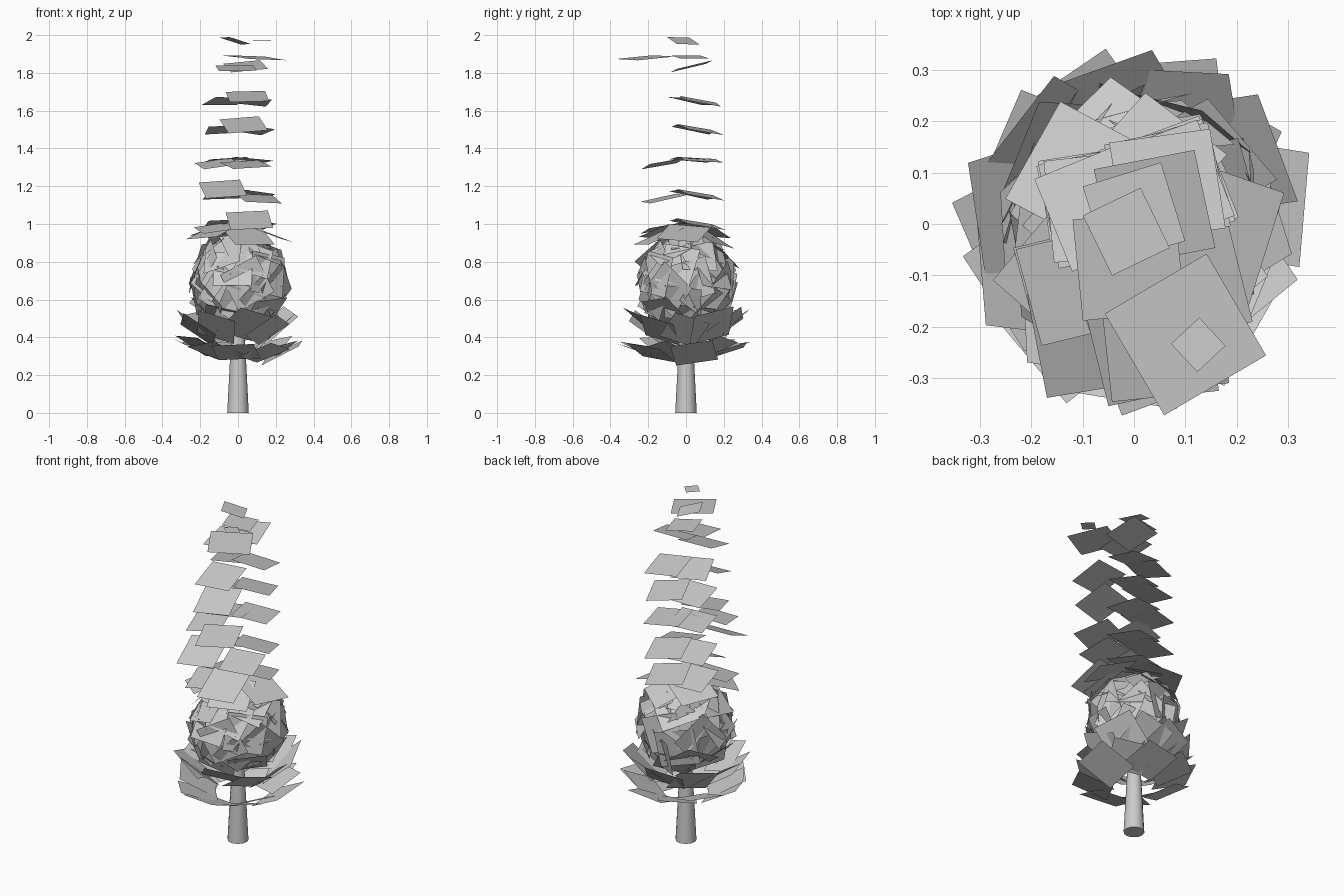
import bpy, bmesh, math, random
from mathutils import Vector, Quaternion

if "Cube" in bpy.data.objects:
    bpy.data.objects.remove(bpy.data.objects["Cube"])

random.seed(4)
rnd = random.uniform


def add_card(bm, centre, normal, size, roll):
    # one square leaf card facing along normal
    n = Vector(normal).normalized()
    q = Vector((0, 0, 1)).rotation_difference(n) @ Quaternion((0, 0, 1), roll)
    h = size / 2
    bm.faces.new([bm.verts.new(Vector(centre) + q @ Vector((sx * h, sy * h, 0)))
                  for sx, sy in ((-1, -1), (1, -1), (1, 1), (-1, 1))])


def finish(bm, name):
    me = bpy.data.meshes.new(name)
    bm.to_mesh(me)
    bm.free()
    ob = bpy.data.objects.new(name, me)
    bpy.context.collection.objects.link(ob)
    return ob


# trunk: tapered round column, upper end hidden in the foliage
bm = bmesh.new()
bmesh.ops.create_cone(bm, cap_ends=True, segments=12, radius1=0.057, radius2=0.025, depth=0.62)
bmesh.ops.translate(bm, verts=bm.verts, vec=(0, 0, 0.31))
trunk = finish(bm, "trunk")
for p in trunk.data.polygons:
    p.use_smooth = len(p.vertices) == 4

# ball of leaf cards lying on a sphere
bm = bmesh.new()
count = 44
for i in range(count):
    u = 0.93 - 1.78 * (i + 0.5) / count
    a = i * 2.39996
    s = math.sqrt(1 - u * u)
    d = Vector((s * math.cos(a), s * math.sin(a), u))
    n = d + Vector([rnd(-.18, .18) for k in range(3)])
    add_card(bm, (d.x * 0.225, d.y * 0.225, 0.69 + d.z * 0.24), n, rnd(0.17, 0.22), rnd(0, 1.57))
finish(bm, "leaf_ball")


def ring(bm, num, radius, z, tilt, start):
    # ring of cards: positive tilt rises outward, negative falls outward
    for i in range(num):
        a = start + i * math.tau / num + rnd(-.12, .12)
        t = math.radians(tilt + rnd(-6, 6))
        r = radius + rnd(-.02, .02)
        c, s = math.cos(a), math.sin(a)
        add_card(bm, (r * c, r * s, z + rnd(-.02, .02)),
                 (-math.sin(t) * c, -math.sin(t) * s, math.cos(t)),
                 rnd(0.19, 0.23), a + rnd(-.5, .5))


# skirt rings rising outward
bm = bmesh.new()
ring(bm, 11, 0.225, 0.335, 24, 0.2)
ring(bm, 10, 0.225, 0.45, 40, 0.5)
finish(bm, "leaf_skirt")

# upper tiers: a front card leaning forward, and two or three sloping off the axis
bm = bmesh.new()
ring(bm, 5, 0.15, 0.95, -24, 0.0)
# height, front card x, its height offset, its slope
tiers = ((1.0, 0.06, 0.02, 0.45), (1.155, -0.08, 0.03, 0.42), (1.34, 0.04, -0.025, 0.17),
         (1.5, 0.03, 0.025, 0.38), (1.65, 0.05, 0.025, 0.27))
for k, (z, fx, dz, slope) in enumerate(tiers):
    size = 0.225 - 0.004 * k
    add_card(bm, (fx, -0.235 + 0.015 * (k < 2), z + dz), (0, -slope, 1), size, rnd(0.1, 0.4))
    lean = 0.07 if k == 2 else 0.2
    for side in (-1, 1):
        add_card(bm, (side * 0.065, 0.055 + side * 0.02, z), (side * 0.08, lean, 1),
                 size - 0.01, rnd(0.1, 0.4))
    # low side card on the wider tiers
    if k < 3:
        side = -1 if fx > 0 else 1
        add_card(bm, (side * 0.11, -0.12, z - 0.02), (side * 0.1, -0.2, 1), size - 0.02, 0.25)

# crown cards
add_card(bm, (0.1, -0.215, 1.88), (0.07, -0.06, 1), 0.23, 0.53)
add_card(bm, (0, 0.02, 1.885), (0.1, 0.03, 1), 0.16, 0.3)
add_card(bm, (0.04, 0.03, 1.835), (-0.05, -0.25, 1), 0.2, 0.2)
add_card(bm, (-0.01, -0.08, 1.825), (0, -0.15, 1), 0.2, 0.1)
add_card(bm, (-0.015, -0.015, 1.97), (0.26, 0.14, 1), 0.13, 0.45)
add_card(bm, (0.125, -0.235, 1.97), (0, 0.03, 1), 0.075, 0.75)
finish(bm, "leaf_tiers")
